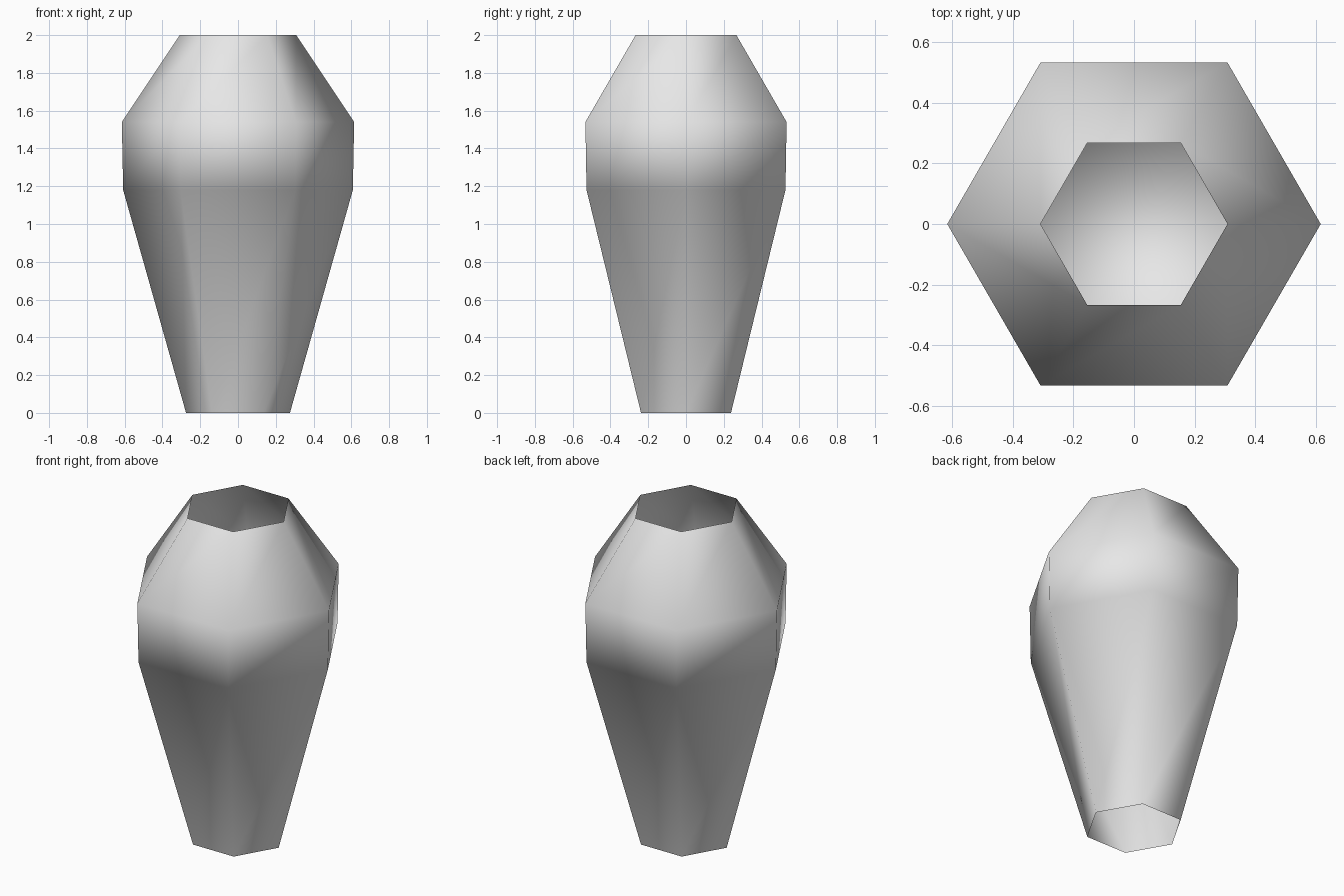
import bpy, bmesh
from math import cos, sin, pi

cube = bpy.data.objects.get("Cube")
if cube:
    bpy.data.objects.remove(cube, do_unlink=True)

SIDES = 6
FLOOR_RING = 1
# (radius, height) from the foot to the rim
PROFILE = [(0.275, 0), (0.608, 1.18), (0.615, 1.54), (0.308, 2)]

# Plain grey material
grey = bpy.data.materials.new("light_grey")
grey.use_nodes = True
colour = (0.8, 0.8, 0.8, 1)
grey.diffuse_color = colour
grey.node_tree.nodes["Principled BSDF"].inputs["Base Color"].default_value = colour

bm = bmesh.new()
rings = [[bm.verts.new((r * cos(2 * pi * i / SIDES), r * sin(2 * pi * i / SIDES), z))
          for i in range(SIDES)] for r, z in PROFILE]

# Six-sided wall, open at the foot and the rim
for low, high in zip(rings, rings[1:]):
    for i in range(SIDES):
        j = (i + 1) % SIDES
        bm.faces.new((low[i], low[j], high[j], high[i]))

# Inner floor, sharing the wall's smooth normals
bm.faces.new(reversed(rings[FLOOR_RING]))

for face in bm.faces:
    face.smooth = True

mesh = bpy.data.meshes.new("vase_body")
bm.to_mesh(mesh)
bm.free()
mesh.materials.append(grey)
vase = bpy.data.objects.new("vase_body", mesh)
bpy.context.collection.objects.link(vase)
